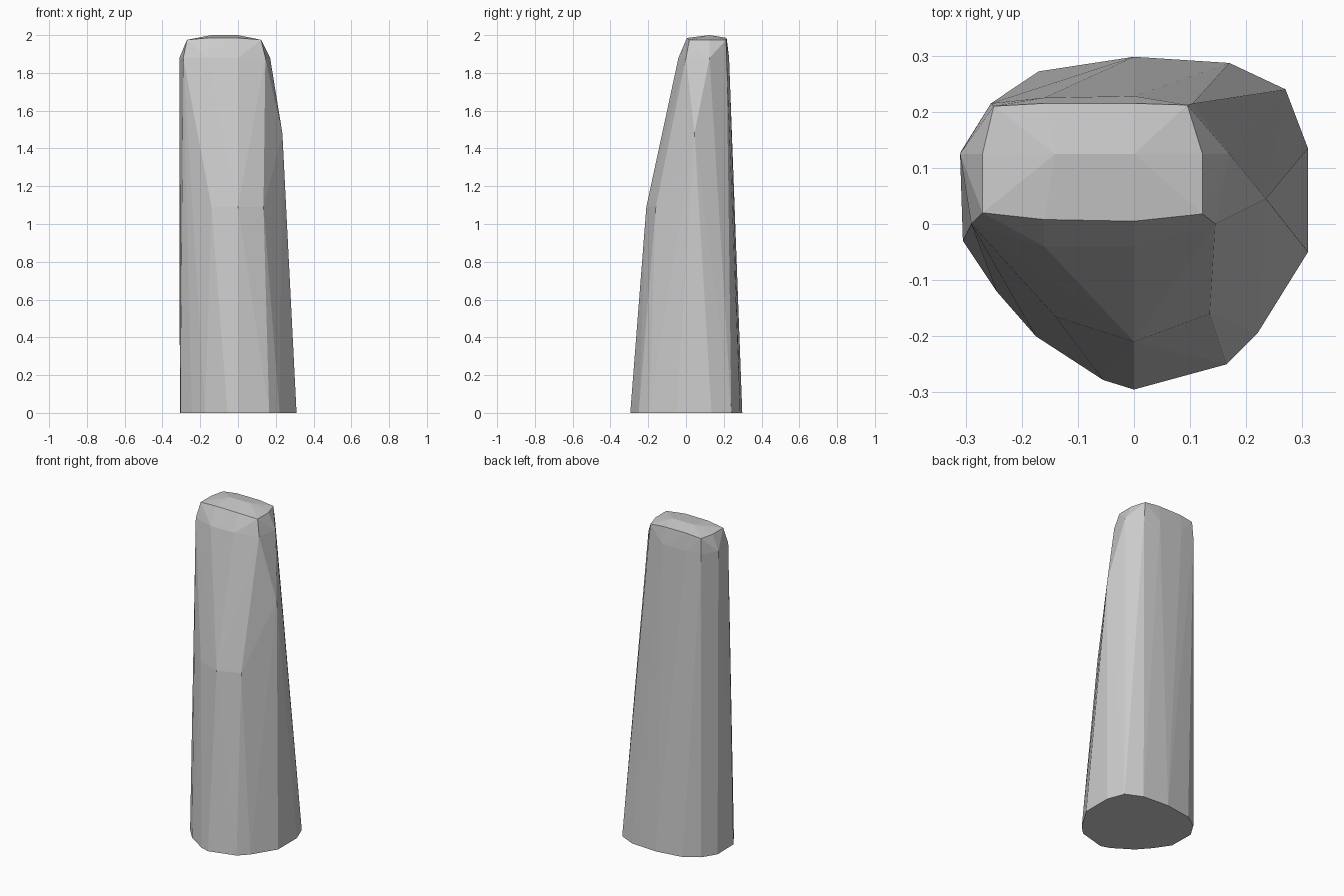
import bpy, bmesh

if "Cube" in bpy.data.objects:
    bpy.data.objects.remove(bpy.data.objects["Cube"])

# Cross-sections of the tapered stone, bottom to top: height -> outline (x, y)
SECTIONS = {
    0.0: [(0, .298), (.17, .287), (.27, .24), (.31, .135), (.31, -.05), (.22, -.195),
          (.165, -.25), (0, -.295), (-.055, -.278), (-.175, -.2), (-.245, -.12),
          (-.305, -.03), (-.308, .13), (-.255, .215), (-.17, .272)],
    1.09: [(-.14, -.165), (0, -.21), (.135, -.16)],
    1.48: [(.235, .045)],
    1.88: [(-.31, .125), (-.29, 0), (-.16, -.04), (0, -.04), (.145, 0),
           (.17, .125), (.105, .215), (0, .228), (-.16, .225), (-.255, .215)],
    1.975: [(-.27, .125), (-.27, .02), (.122, .018), (.122, .125), (.095, .212), (-.25, .21)],
    1.985: [(-.16, .008), (0, .005), (0, .215), (-.16, .215)],
    2.0: [(0, .125), (-.14, .125)],
}

# Wrap the sections in a faceted convex skin
bm = bmesh.new()
for z, outline in SECTIONS.items():
    for x, y in outline:
        bm.verts.new((x, y, z))
hull = bmesh.ops.convex_hull(bm, input=bm.verts)
loose = [v for v in bm.verts if not v.link_faces]
bmesh.ops.delete(bm, geom=loose, context='VERTS')

# Merge the flat underside into one face
bmesh.ops.dissolve_limit(bm, angle_limit=0.005, verts=bm.verts, edges=bm.edges)
bmesh.ops.recalc_face_normals(bm, faces=bm.faces)

mesh = bpy.data.meshes.new("standing_stone")
bm.to_mesh(mesh)
bm.free()
stone = bpy.data.objects.new("standing_stone", mesh)
bpy.context.collection.objects.link(stone)

# Plain grey stone
grey = bpy.data.materials.new("stone grey")
grey.diffuse_color = (0.6, 0.6, 0.6, 1)
grey.use_nodes = True
grey.node_tree.nodes["Principled BSDF"].inputs["Base Color"].default_value = grey.diffuse_color
mesh.materials.append(grey)
